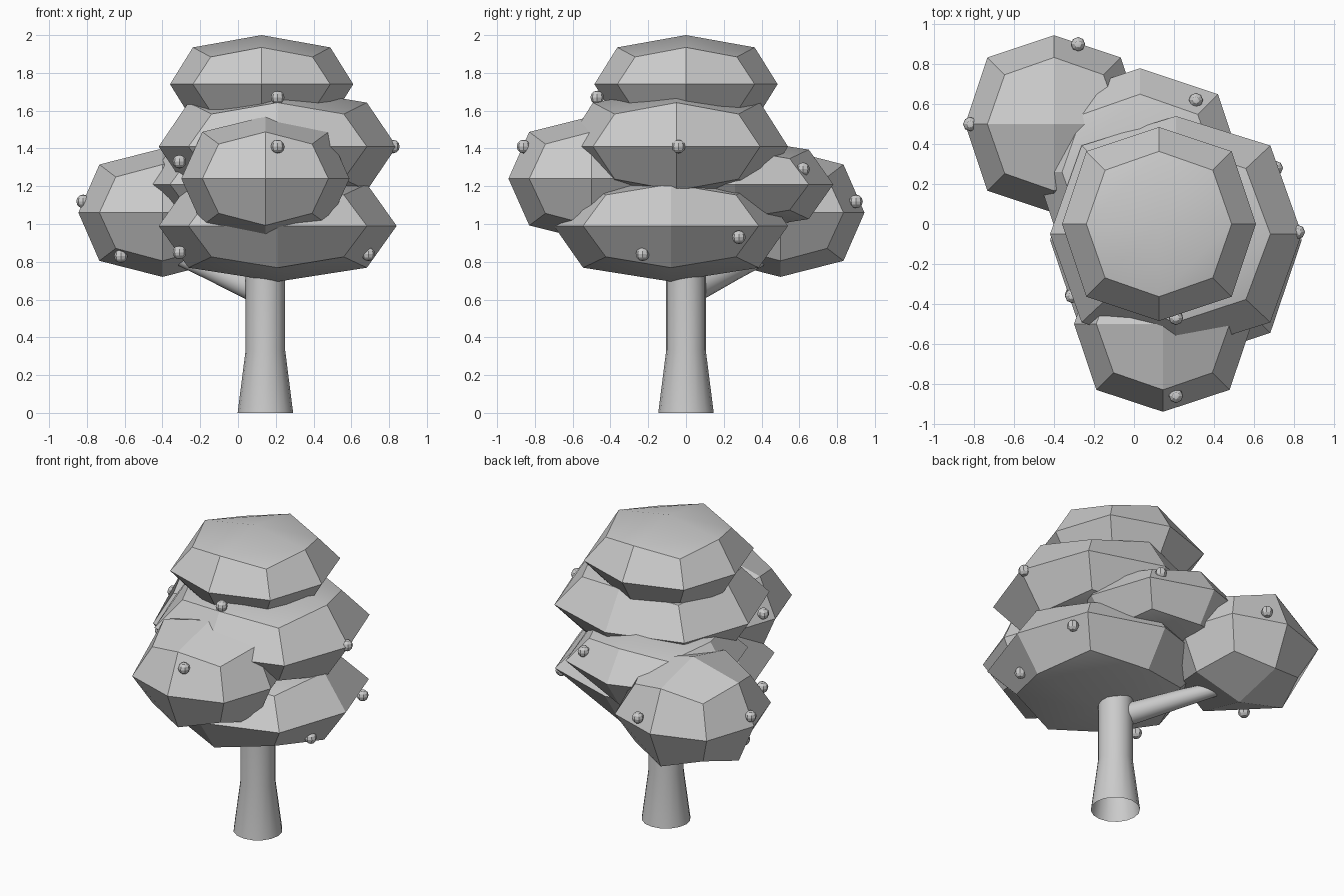
import bpy
import bmesh
from math import radians
from mathutils import Vector

cube = bpy.data.objects.get("Cube")
if cube:
    bpy.data.objects.remove(cube, do_unlink=True)

# One plain grey for the whole tree
GREY = (0.6, 0.6, 0.6, 1)
grey = bpy.data.materials.new("plain_grey")
grey.use_nodes = True
grey.diffuse_color = GREY
grey.node_tree.nodes["Principled BSDF"].inputs["Base Color"].default_value = GREY


def finish(bm, name, angle):
    """Turn a bmesh into a shaded, coloured object."""
    mesh = bpy.data.meshes.new(name)
    bm.to_mesh(mesh)
    bm.free()
    mesh.materials.append(grey)
    obj = bpy.data.objects.new(name, mesh)
    bpy.context.collection.objects.link(obj)
    bpy.ops.object.select_all(action="DESELECT")
    obj.select_set(True)
    bpy.context.view_layer.objects.active = obj
    bpy.ops.object.shade_smooth_by_angle(angle=radians(angle))
    return obj


def leaf_clump(name, centre, half_size):
    """Cube rounded by one subdivision step, then stretched."""
    bm = bmesh.new()
    bmesh.ops.create_cube(bm, size=2)
    bmesh.ops.subdivide_edges(bm, edges=bm.edges[:], cuts=1, use_grid_fill=True)
    pull = {1: 1, 2: 3 / 4, 3: 5 / 9}  # face centre, edge middle, corner
    for v in bm.verts:
        v.co *= pull[sum(abs(c) > 0.5 for c in v.co)]
    bmesh.ops.scale(bm, vec=half_size, verts=bm.verts)
    bmesh.ops.translate(bm, vec=centre, verts=bm.verts)
    return finish(bm, name, 30)


def tube(name, path, radii, sides=16):
    """Open tube through the path points, rings square to the path."""
    bm = bmesh.new()
    path = [Vector(p) for p in path]
    rings = []
    for i, (point, radius) in enumerate(zip(path, radii)):
        along = path[min(i + 1, len(path) - 1)] - path[max(i - 1, 0)]
        turn = along.to_track_quat("Z", "Y").to_matrix().to_4x4()
        turn.translation = point
        rings.append(bmesh.ops.create_circle(
            bm, segments=sides, radius=radius, matrix=turn)["verts"])
    for a, b in zip(rings, rings[1:]):
        for i in range(sides):
            j = (i + 1) % sides
            bm.faces.new((a[i], a[j], b[j], b[i]))
    bmesh.ops.recalc_face_normals(bm, faces=bm.faces)
    return finish(bm, name, 40)


def fruit(name, centre):
    bm = bmesh.new()
    bmesh.ops.create_uvsphere(bm, u_segments=8, v_segments=6, radius=0.036)
    bmesh.ops.translate(bm, vec=centre, verts=bm.verts)
    return finish(bm, name, 20)


# Foliage
leaf_clump("top_foliage", (0.125, 0, 1.74), (0.485, 0.485, 0.26))
leaf_clump("upper_foliage", (0.21, -0.05, 1.41), (0.63, 0.59, 0.31))
leaf_clump("lower_foliage", (0.21, -0.08, 0.99), (0.63, 0.62, 0.295))
leaf_clump("front_foliage", (0.145, -0.5, 1.24), (0.445, 0.44, 0.33))
leaf_clump("back_foliage", (0.03, 0.26, 1.21), (0.52, 0.52, 0.245))
leaf_clump("branch_foliage", (-0.4, 0.5, 1.06), (0.445, 0.445, 0.34))

# Trunk flared at the foot, with one side branch
tube("trunk", [(0.145, 0, z) for z in (0, 0.33, 0.8)], (0.147, 0.105, 0.105))
tube("branch",
     [(0.145, 0, 0.63), (0.03, 0.1, 0.68), (-0.15, 0.26, 0.76), (-0.35, 0.44, 0.84)],
     (0.07, 0.065, 0.055, 0.04))

# Small fruits sitting on the foliage
fruit_spots = [
    (0.21, -0.47, 1.67), (0.21, -0.86, 1.41), (0.82, -0.04, 1.41),
    (-0.31, -0.36, 1.33), (-0.31, -0.35, 0.85), (0.31, 0.62, 1.29),
    (0.71, 0.28, 0.93), (0.69, -0.23, 0.84), (-0.28, 0.9, 1.12),
    (-0.82, 0.5, 1.12), (-0.62, 0.28, 0.83),
]
for number, spot in enumerate(fruit_spots, 1):
    fruit(f"fruit_{number}", spot)
